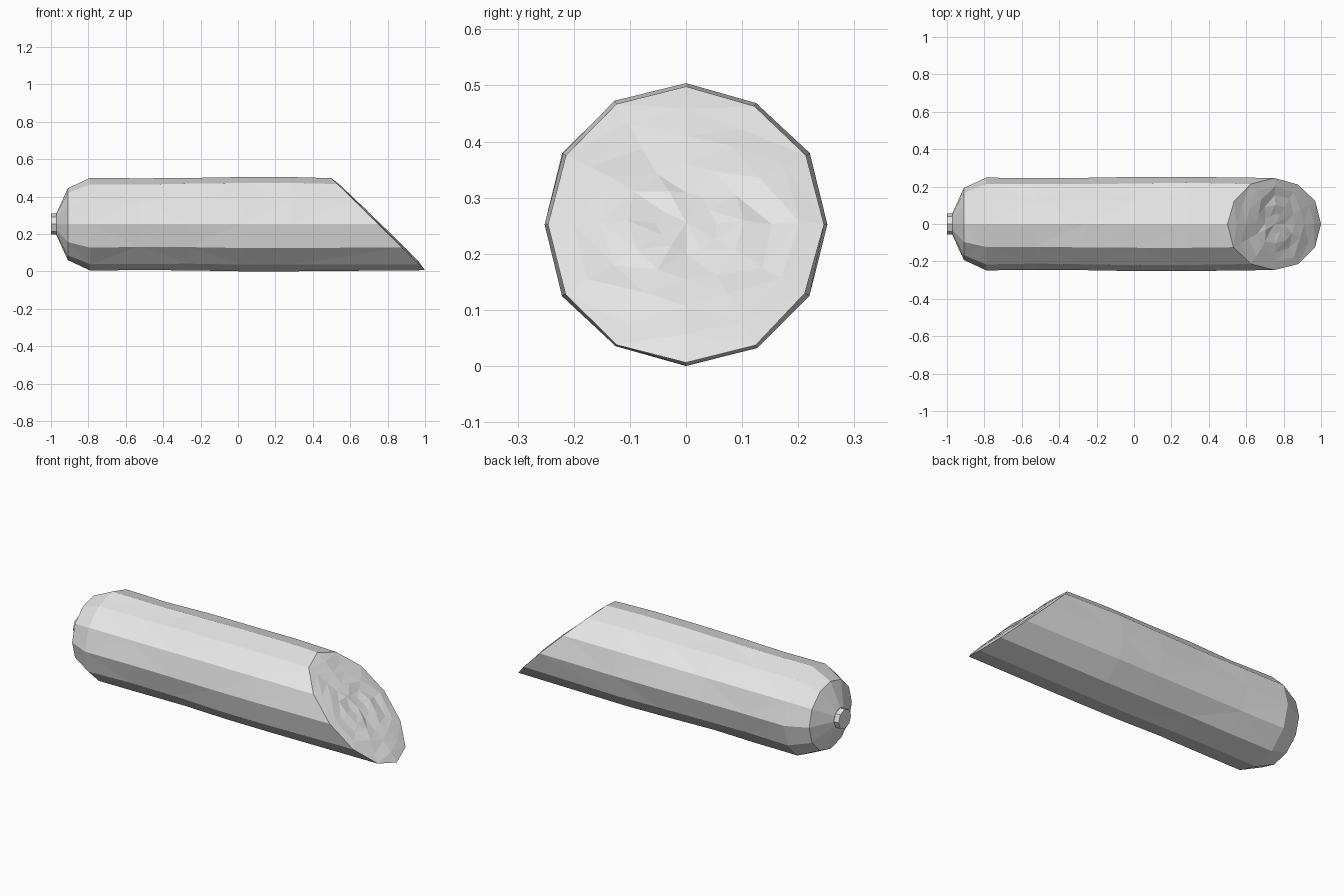
import bpy, bmesh, math, random
from mathutils import Vector

random.seed(4)
if "Cube" in bpy.data.objects:
    bpy.data.objects.remove(bpy.data.objects["Cube"], do_unlink=True)

SIDES = 12
MID = 0.252          # height of the long axis
CUT = Vector((1, 0, 1)).normalized()

grey = bpy.data.materials.new("light_grey")
grey.use_nodes = True
colour = (0.8, 0.8, 0.8, 1)
grey.diffuse_color = colour
grey.node_tree.nodes["Principled BSDF"].inputs["Base Color"].default_value = colour


def ring(bm, x, radius, sides=SIDES, slope=0.0, wobble=0.0, bump=0.0):
    """Ring around the long axis, optionally slanted and uneven."""
    verts = []
    for i in range(sides):
        a = math.tau * i / sides
        r = radius + random.uniform(-wobble, wobble) * abs(math.sin(2 * a))
        y, z = r * math.sin(a), r * math.cos(a)
        push = CUT * (bump + random.uniform(-bump, bump))
        verts.append(bm.verts.new(Vector((x - slope * z, y, MID + z)) + push))
    return verts


def bridge(bm, a, b):
    n = len(a)
    for i in range(n):
        j = (i + 1) % n
        bm.faces.new((a[i], a[j], b[j], b[i]))


def finish(bm, name):
    bmesh.ops.recalc_face_normals(bm, faces=bm.faces)
    bmesh.ops.triangulate(bm, faces=[f for f in bm.faces if len(f.verts) == 4])
    mesh = bpy.data.meshes.new(name)
    bm.to_mesh(mesh)
    bm.free()
    mesh.materials.append(grey)
    obj = bpy.data.objects.new(name, mesh)
    bpy.context.collection.objects.link(obj)


# Body with a rounded end and a gently uneven skin
bm = bmesh.new()
rings = [ring(bm, -0.97, 0.06), ring(bm, -0.91, 0.192)]
for x, r in ((-0.79, 0.248), (-0.53, 0.245), (-0.26, 0.247), (0.02, 0.252), (0.28, 0.252)):
    rings.append(ring(bm, x, r, wobble=0.004))
rings.append(ring(bm, 0.75, 0.246, slope=1.016, wobble=0.003))

# Slanted cut face, slightly domed and bumpy
for k in (0.82, 0.62, 0.42, 0.22):
    rings.append(ring(bm, 0.75, 0.246 * k, slope=1.016, wobble=0.008, bump=0.006))
for a, b in zip(rings, rings[1:]):
    bridge(bm, a, b)
bm.faces.new(rings[0])
centre = bm.verts.new(Vector((0.75, 0, MID)) + CUT * 0.006)
for i in range(SIDES):
    bm.faces.new((rings[-1][i], rings[-1][(i + 1) % SIDES], centre))
finish(bm, "sausage_body")

# Small tied knot on the rounded end
bm = bmesh.new()
outer, inner = ring(bm, -1.0, 0.056, sides=8), ring(bm, -0.96, 0.056, sides=8)
bridge(bm, outer, inner)
bm.faces.new(outer)
bm.faces.new(inner)
finish(bm, "end_knot")
